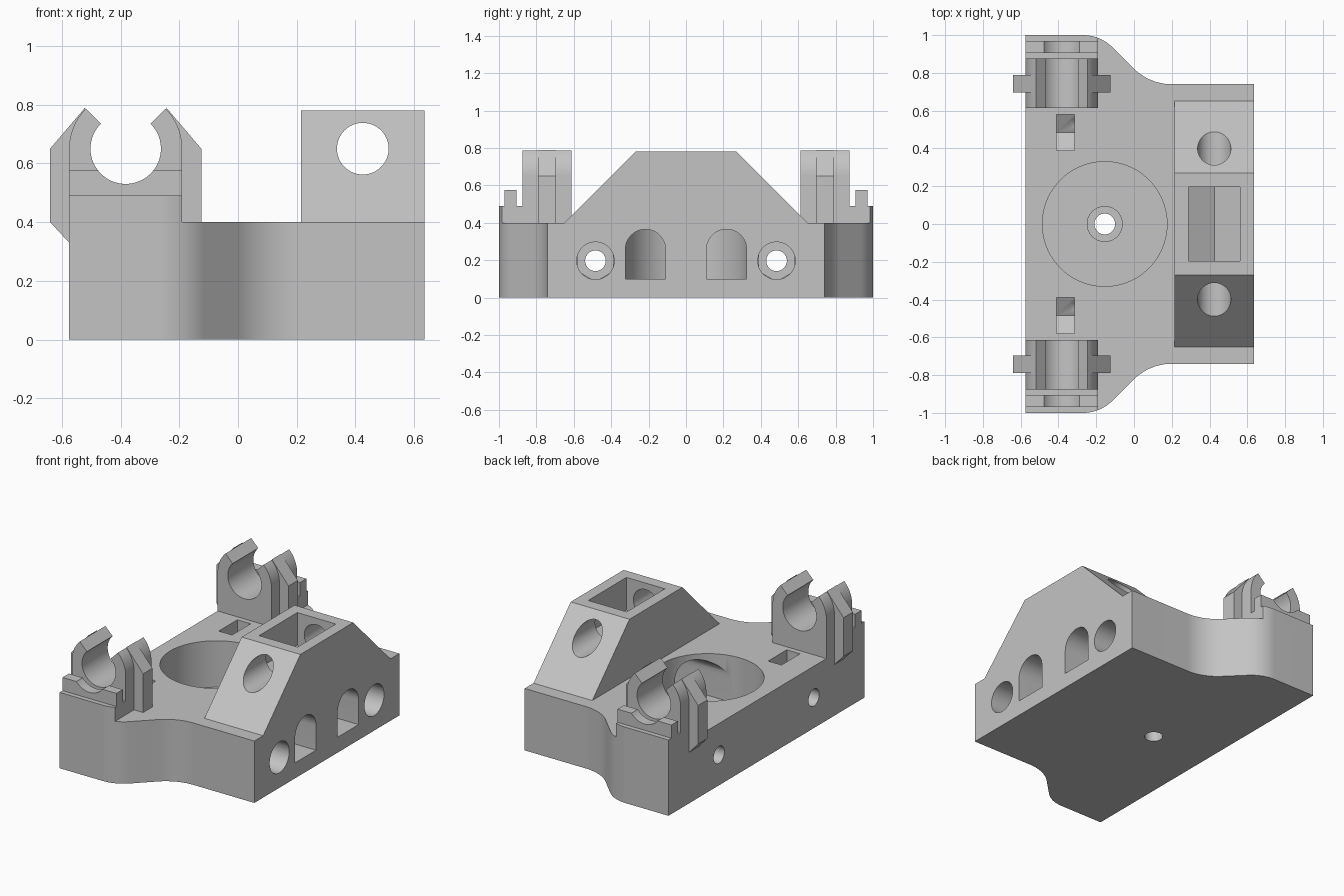
import bpy
import bmesh
from math import cos, sin, radians
from mathutils import Vector

if "Cube" in bpy.data.objects:
    bpy.data.objects.remove(bpy.data.objects["Cube"], do_unlink=True)

grey = bpy.data.materials.new("plain_grey")
grey.use_nodes = True
grey.diffuse_color = (0.55, 0.55, 0.55, 1)
grey.node_tree.nodes["Principled BSDF"].inputs["Base Color"].default_value = (0.55, 0.55, 0.55, 1)


def arc(cx, cy, r, start, end, n=24):
    angles = [radians(start + (end - start) * i / n) for i in range(n + 1)]
    return [(cx + r * cos(a), cy + r * sin(a)) for a in angles]


def disc(cx, cy, r, n=64):
    return arc(cx, cy, r, 0, 360, n)[:-1]


def rect(a0, b0, a1, b1):
    return [(a0, b0), (a1, b0), (a1, b1), (a0, b1)]


def prism(name, profile, axis, lo, hi):
    """Extrude a closed profile along x (y,z), y (x,z) or z (x,y)."""
    place = {"x": lambda a, b, d: (d, a, b),
             "y": lambda a, b, d: (a, d, b),
             "z": lambda a, b, d: (a, b, d)}[axis]
    bm = bmesh.new()
    face = bm.faces.new([bm.verts.new(place(a, b, lo)) for a, b in profile])
    grown = bmesh.ops.extrude_face_region(bm, geom=[face], use_keep_orig=True)
    moved = [v for v in grown["geom"] if isinstance(v, bmesh.types.BMVert)]
    bmesh.ops.translate(bm, verts=moved, vec=Vector(place(0, 0, hi - lo)))
    bmesh.ops.recalc_face_normals(bm, faces=bm.faces)
    mesh = bpy.data.meshes.new(name)
    bm.to_mesh(mesh)
    bm.free()
    mesh.materials.append(grey)
    obj = bpy.data.objects.new(name, mesh)
    bpy.context.collection.objects.link(obj)
    return obj


def select(obj):
    bpy.ops.object.select_all(action="DESELECT")
    obj.select_set(True)
    bpy.context.view_layer.objects.active = obj


def combine(obj, tool, operation="DIFFERENCE"):
    tool.hide_render = True
    mod = obj.modifiers.new("combine", "BOOLEAN")
    mod.operation = operation
    mod.solver = "EXACT"
    mod.object = tool
    select(obj)
    bpy.ops.object.modifier_apply(modifier=mod.name)
    bpy.data.objects.remove(tool, do_unlink=True)


def cut(obj, profile, axis, lo, hi):
    combine(obj, prism("cutter", profile, axis, lo, hi))


def hexagon(cx, cz, half_width):
    return arc(cx, cz, half_width / cos(radians(30)), 30, 390, 6)[:-1]


def slot(cx, cz, half_width, top):
    """Hexagon lower half, open to the top."""
    left, bottom, right = hexagon(cx, cz, half_width)[2:5 + 1][1 - 1:][1:4]
    return [left, bottom, right, (cx + half_width, top), (cx - half_width, top)]


# Base plate with S-curved ends
BACK, FRONT_X, TOP = -0.575, 0.635, 0.4
half = [(BACK, 1)] + arc(-0.27, 0.78, 0.22, 90, 45) + arc(0.2, 1.025, 0.285, 225, 270) + [(FRONT_X, 0.74)]
outline = half + [(x, -y) for x, y in reversed(half)]
base = prism("base", outline, "z", 0, TOP)

# Round pocket with centre bolt hole and raised washer ring
PX = -0.155
cut(base, disc(PX, 0, 0.33, 96), "z", 0.1, 0.5)
cut(base, disc(PX, 0, 0.055), "z", -0.1, 0.2)
ring = prism("washer_ring", disc(PX, 0, 0.095), "z", 0.1, 0.12)
cut(ring, disc(PX, 0, 0.055), "z", 0, 0.2)

# Arched tunnels, bolt holes and nut slots
for s in (-1, 1):
    y = s * 0.217
    arch = arc(y, 0.258, 0.107, 0, 180) + [(y - 0.107, 0.1), (y + 0.107, 0.1)]
    cut(base, arch, "x", PX, 0.7)
    y = s * 0.484
    cut(base, disc(y, 0.197, 0.1), "x", -0.33, 0.7)
    cut(base, disc(y, 0.197, 0.055), "x", -0.7, -0.3)
    nut = [(y - 0.095, 0.142), (y, 0.087), (y + 0.095, 0.142), (y + 0.095, 0.5), (y - 0.095, 0.5)]
    cut(base, nut, "x", -0.41, -0.315)

# Sloped nut tower with cross bore and V-bottomed pocket
TX, TZ = 0.425, 0.65
tower = prism("nut_tower", [(-0.65, TOP), (0.65, TOP), (0.27, 0.78), (-0.27, 0.78)], "x", 0.215, FRONT_X)
cut(tower, disc(TX, TZ, 0.088), "y", -0.8, 0.8)
w = 0.1375
pocket = [(TX - w, 0.57), (TX, 0.49), (TX + w, 0.57), (TX + w, 0.9), (TX - w, 0.9)]
cut(tower, pocket, "y", -0.195, 0.195)

# Rod clips with side ribs and ridged saddles
CX, CZ, R, BORE = -0.3825, 0.65, 0.1925, 0.12
clip_shape = (arc(CX, CZ, R, 0, 45) + arc(CX, CZ, BORE, 45, -225, 60) + arc(CX, CZ, R, 135, 180)
              + [(CX - R, TOP), (CX + R, TOP)])
rib_shape = [(0.2575, 0.65), (0.138, 0.79), (0.15, 0.65), (0.15, 0.4), (0.1925, 0.4), (0.1925, 0.33), (0.2575, 0.4)]

for s, end in ((-1, "front"), (1, "back")):
    def span(a, b):
        return sorted((s * a, s * b))

    prism(end + "_rod_clip", clip_shape, "y", *span(0.613, 0.875))
    for side, hand in ((-1, "right"), (1, "left")):
        prism(f"{end}_clip_{hand}_rib", [(CX + side * x, z) for x, z in rib_shape], "y", *span(0.695, 0.79))
    steps = [(0.875, TOP), (1.0, TOP), (1.0, 0.49), (0.97, 0.49), (0.97, 0.575),
             (0.905, 0.575), (0.905, 0.49), (0.875, 0.49)]
    saddle = prism(end + "_saddle", [(s * y, z) for y, z in steps], "x", BACK, CX + R)
    combine(saddle, prism("trim", outline, "z", 0.3, 0.7), "INTERSECT")
    cut(saddle, disc(CX, CZ, BORE), "y", -1.2, 1.2)

# Smooth the curved walls, keep the edges crisp
for obj in [o for o in bpy.context.collection.objects if o.type == "MESH"]:
    select(obj)
    bpy.ops.object.shade_smooth_by_angle(angle=radians(25))
